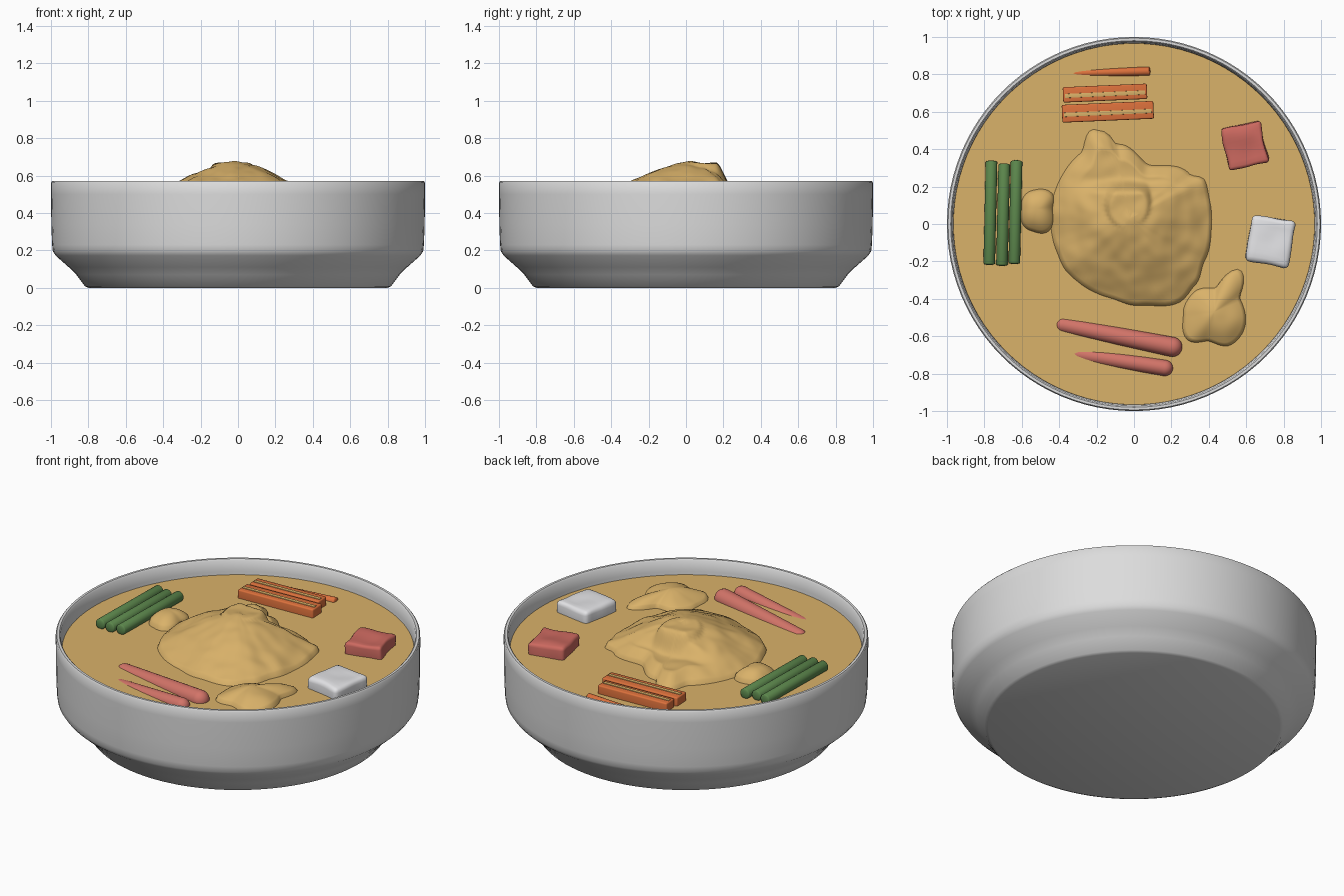
import bpy, bmesh, math
from mathutils import Vector, Matrix, noise

if "Cube" in bpy.data.objects:
    bpy.data.objects.remove(bpy.data.objects["Cube"])

BROTH_Z = 0.48


def material(name, rgb):
    m = bpy.data.materials.new(name)
    m.diffuse_color = (*rgb, 1)
    m.use_nodes = True
    m.node_tree.nodes["Principled BSDF"].inputs["Base Color"].default_value = m.diffuse_color
    return m


WHITE = material("bowl grey white", (0.72, 0.72, 0.72))
TOFU = material("tofu white", (0.77, 0.77, 0.79))
GOLD = material("broth gold", (0.70, 0.445, 0.143))
ORANGE = material("carrot orange", (0.72, 0.165, 0.045))
GREEN = material("bean green", (0.11, 0.25, 0.075))
PINK = material("ham pink", (0.65, 0.175, 0.14))
RED = material("meat red", (0.60, 0.14, 0.115))


def finish(bm, name, mat, angle=40):
    bmesh.ops.recalc_face_normals(bm, faces=bm.faces)
    me = bpy.data.meshes.new(name)
    bm.to_mesh(me)
    bm.free()
    ob = bpy.data.objects.new(name, me)
    bpy.context.collection.objects.link(ob)
    me.materials.append(mat)
    bpy.ops.object.select_all(action='DESELECT')
    ob.select_set(True)
    bpy.context.view_layer.objects.active = ob
    bpy.ops.object.shade_smooth_by_angle(angle=math.radians(angle))
    return ob


def lathe(name, profile, mat, steps=96):
    bm = bmesh.new()
    vs = [bm.verts.new((r, 0, z)) for r, z in profile]
    es = [bm.edges.new(p) for p in zip(vs, vs[1:])]
    bmesh.ops.spin(bm, geom=vs + es, cent=(0, 0, 0), axis=(0, 0, 1),
                   angle=2 * math.pi, steps=steps)
    bmesh.ops.remove_doubles(bm, verts=bm.verts, dist=1e-5)
    return finish(bm, name, mat)


def smooth(a, b, x):
    t = max(0, min(1, (x - a) / (b - a)))
    return t * t * (3 - 2 * t)


def mound(name, outline, centre, height, rings=32, steps=128):
    """Heightfield over a star-shaped outline; height(x, y, t) is above the broth."""
    bm = bmesh.new()
    cx, cy = centre
    pts = sorted((math.atan2(y - cy, x - cx), math.hypot(x - cx, y - cy)) for x, y in outline)
    pts = [(pts[-1][0] - 2 * math.pi, pts[-1][1])] + pts + [(pts[0][0] + 2 * math.pi, pts[0][1])]

    def radius(a):
        for (a0, r0), (a1, r1) in zip(pts, pts[1:]):
            if a0 <= a <= a1:
                return r0 + (r1 - r0) * smooth(a0, a1, a)
        return pts[0][1]

    mid = bm.verts.new((cx, cy, BROTH_Z + height(cx, cy, 0)))
    prev = None
    for i in range(1, rings + 1):
        t = i / rings
        ring = []
        for j in range(steps):
            a = -math.pi + 2 * math.pi * j / steps
            x, y = cx + t * radius(a) * math.cos(a), cy + t * radius(a) * math.sin(a)
            z = BROTH_Z - 0.01 if i == rings else BROTH_Z + height(x, y, t)
            ring.append(bm.verts.new((x, y, z)))
        for j in range(steps):
            k = (j + 1) % steps
            bm.faces.new((prev[j], ring[j], ring[k], prev[k]) if prev else (mid, ring[j], ring[k]))
        prev = ring
    return finish(bm, name, GOLD, 60)


def block(name, size, loc, rot, mat, bevel=0.015, wobble=0.0):
    bm = bmesh.new()
    bmesh.ops.create_cube(bm, size=1)
    bmesh.ops.scale(bm, vec=size, verts=bm.verts)
    bmesh.ops.bevel(bm, geom=bm.edges[:], offset=bevel, segments=3, profile=0.5, affect='EDGES')
    if wobble:
        bmesh.ops.subdivide_edges(bm, edges=[e for e in bm.edges if e.calc_length() > 0.1],
                                  cuts=7, use_grid_fill=True)
        for v in bm.verts:
            v.co += noise.noise_vector(v.co * 9 + Vector(loc) * 5) * wobble
    bmesh.ops.rotate(bm, verts=bm.verts, matrix=Matrix.Rotation(math.radians(rot), 3, 'Z'))
    bmesh.ops.translate(bm, verts=bm.verts, vec=loc)
    return finish(bm, name, mat)


def stick(name, p0, p1, r0, r1, mat, round_end=1.0):
    """Round-ended tapering stick from p0 to p1."""
    p0, p1 = Vector(p0), Vector(p1)
    d = p1 - p0
    bm = bmesh.new()
    prof = [(r0 * math.sin(a), -r0 * round_end * math.cos(a))
            for a in [i * math.pi / 12 for i in range(7)]]
    prof += [(r1 * math.cos(a), d.length + r1 * round_end * math.sin(a))
             for a in [i * math.pi / 12 for i in range(7)]]
    vs = [bm.verts.new((r, 0, z)) for r, z in prof]
    es = [bm.edges.new(p) for p in zip(vs, vs[1:])]
    bmesh.ops.spin(bm, geom=vs + es, cent=(0, 0, 0), axis=(0, 0, 1), angle=2 * math.pi, steps=24)
    bmesh.ops.remove_doubles(bm, verts=bm.verts, dist=1e-5)
    m = Matrix.Translation(p0) @ d.to_track_quat('Z', 'Y').to_matrix().to_4x4()
    bmesh.ops.transform(bm, matrix=m, verts=bm.verts)
    return finish(bm, name, mat, 60)


# bowl and broth
lathe("bowl", [(0, 0), (0.80, 0), (0.818, 0.008), (0.865, 0.07), (0.905, 0.11), (0.975, 0.172),
               (0.99, 0.195), (0.994, 0.23), (0.998, 0.34), (1.0, 0.50), (1.0, 0.562),
               (0.994, 0.57), (0.98, 0.57), (0.973, 0.562), (0.966, 0.50), (0.962, 0.36),
               (0.94, 0.24), (0.80, 0.10), (0, 0.08)], WHITE)
lathe("broth", [(0, BROTH_Z), (0.967, BROTH_Z), (0.962, 0.45), (0, 0.45)], GOLD)


# lumpy central heap, plateau toward the back and a steep back side
def heap_height(x, y, t):
    h = 0.185 * (1 - t ** 1.4) + 0.012
    top = 0.19 * (1 - smooth(0.10, 0.24, math.hypot((x + 0.03) * 1.1, y - 0.09)))
    h = max(h, top)
    cut = smooth(0.16, 0.25, y)
    h = h * (1 - cut) + min(h, 0.065) * cut
    n = noise.noise(Vector((x * 7, y * 7, 1.3))) + 0.4 * noise.noise(Vector((x * 15, y * 15, 4)))
    return min(max(h + 0.02 * n * (0.35 + t) * (1 - 0.5 * t), 0.008), 0.203)


mound("noodle_heap", [(0.42, 0), (0.41, 0.12), (0.38, 0.24), (0.30, 0.27), (0.08, 0.32),
                      (-0.09, 0.43), (-0.16, 0.50), (-0.23, 0.51), (-0.29, 0.38), (-0.40, 0.24),
                      (-0.45, 0.06), (-0.42, -0.14), (-0.36, -0.26), (-0.28, -0.33),
                      (-0.13, -0.40), (0.03, -0.44), (0.25, -0.42), (0.33, -0.33),
                      (0.38, -0.20)], (-0.02, 0.03), heap_height)

# two loose dumpling pieces
mound("small_piece", [(-0.61, 0.09), (-0.55, 0.18), (-0.44, 0.17), (-0.43, 0.08), (-0.47, -0.05),
                      (-0.55, -0.04)], (-0.52, 0.08),
      lambda x, y, t: 0.012 + 0.055 * (1 - t ** 2.5), 12, 48)
mound("large_piece", [(0.57, -0.24), (0.57, -0.40), (0.52, -0.65), (0.40, -0.63), (0.28, -0.62),
                      (0.26, -0.48), (0.31, -0.37), (0.43, -0.34)], (0.43, -0.47),
      lambda x, y, t: 0.015 + 0.06 * (1 - t ** 1.6)
      + 0.012 * noise.noise(Vector((x * 8, y * 8, 2))), 16, 64)

# green beans
for i, (x, y0, y1) in enumerate([(-0.768, -0.22, 0.34), (-0.70, -0.225, 0.325),
                                 (-0.634, -0.215, 0.342)]):
    stick(f"green_bean_{i + 1}", (x - 0.006, y0 + 0.01, 0.505), (x + 0.006, y1 - 0.01, 0.505),
          0.031, 0.031, GREEN, 0.3)

# carrot sticks with a broth-coloured groove strip
for i, (x, y, ln, w) in enumerate([(-0.14, 0.60, 0.49, 0.095), (-0.155, 0.70, 0.45, 0.082)]):
    block(f"carrot_stick_{i + 1}", (ln, w, 0.085), (x, y, 0.488), 2.5, ORANGE, 0.008)
    block(f"carrot_groove_{i + 1}", (ln - 0.02, 0.022, 0.006), (x, y - 0.006, 0.531), 2.5, GOLD, 0.001)
stick("carrot_sliver", (-0.36, 0.805, 0.458), (0.08, 0.817, 0.478), 0.02, 0.024, ORANGE, 0.3)

# ham slices, tilted so the left ends sink into the broth
stick("ham_slice_1", (-0.38, -0.54, 0.453), (0.205, -0.657, 0.482), 0.042, 0.053, PINK)
stick("ham_slice_2", (-0.34, -0.69, 0.438), (0.165, -0.77, 0.478), 0.04, 0.043, PINK)

# meat and tofu cubes
block("meat_cube", (0.215, 0.225, 0.12), (0.592, 0.422, 0.488), 12, RED, 0.018, 0.012)
block("tofu_cube", (0.235, 0.25, 0.12), (0.728, -0.092, 0.488), -11, TOFU, 0.025, 0.008)
